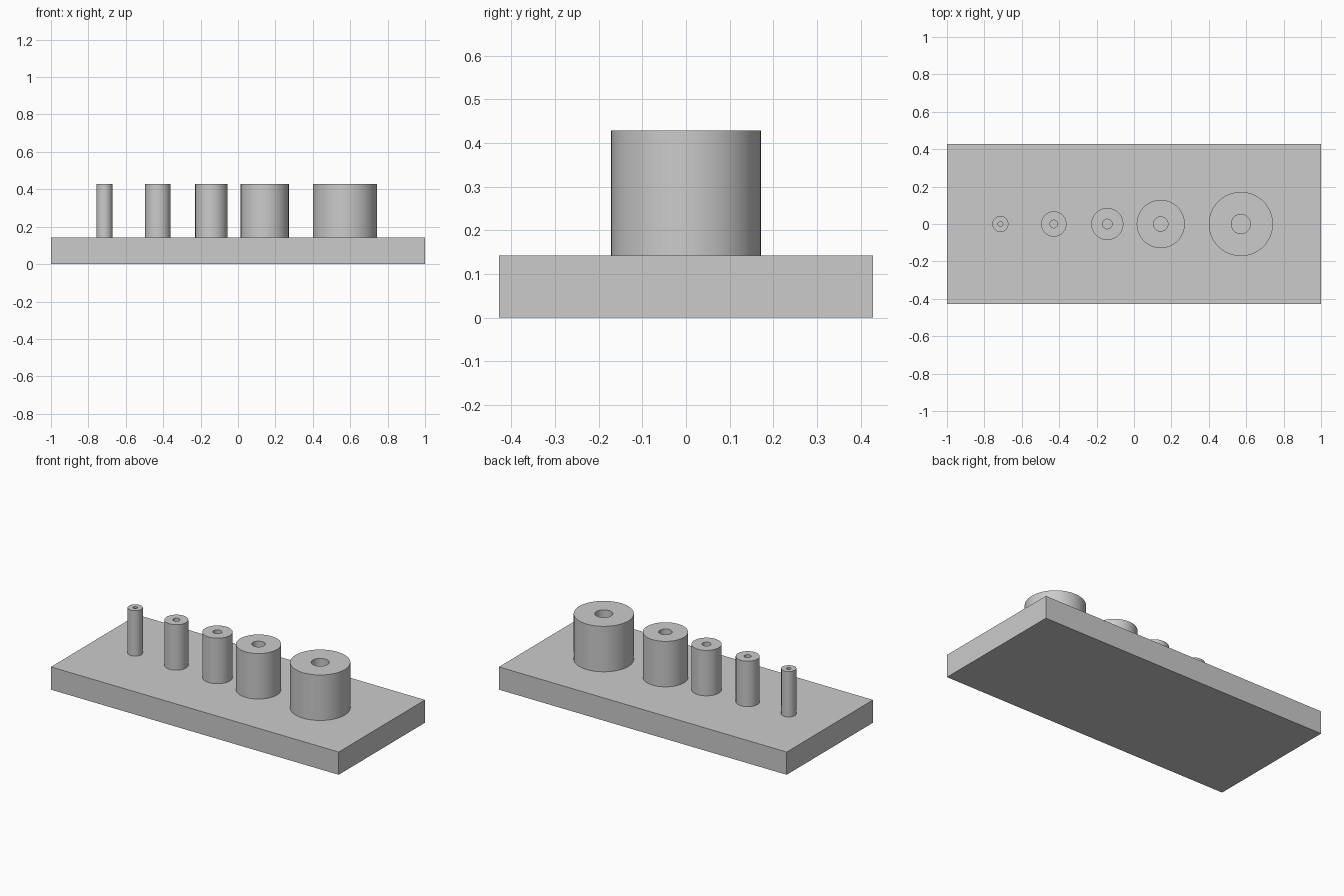
import bpy
import bmesh
import math

if "Cube" in bpy.data.objects:
    bpy.data.objects.remove(bpy.data.objects["Cube"], do_unlink=True)

UNIT = 1 / 70            # one design unit in scene units
BASE_TOP = 10 * UNIT
POST_TOP = 30 * UNIT
SEGMENTS = 64

grey = bpy.data.materials.new("plain grey")
grey.use_nodes = True
colour = (0.6, 0.6, 0.6, 1)
grey.diffuse_color = colour
grey.node_tree.nodes["Principled BSDF"].inputs["Base Color"].default_value = colour


def add_object(name, bm):
    mesh = bpy.data.meshes.new(name)
    bmesh.ops.recalc_face_normals(bm, faces=bm.faces)
    bm.to_mesh(mesh)
    bm.free()
    mesh.materials.append(grey)
    obj = bpy.data.objects.new(name, mesh)
    bpy.context.collection.objects.link(obj)
    return obj


def add_post(name, x, radius, bore):
    """Revolve a wall section into a hollow post standing on the base."""
    bm = bmesh.new()
    section = [(radius, BASE_TOP), (radius, POST_TOP), (bore, POST_TOP), (bore, BASE_TOP)]
    verts = [bm.verts.new((r, 0, z)) for r, z in section]
    edges = [bm.edges.new(pair) for pair in zip(verts, verts[1:] + verts[:1])]
    bmesh.ops.spin(bm, geom=verts + edges, cent=(0, 0, 0), axis=(0, 0, 1),
                   angle=math.tau, steps=SEGMENTS)
    bmesh.ops.remove_doubles(bm, verts=bm.verts, dist=0.0001)
    obj = add_object(name, bm)
    obj.location.x = x
    # Smooth walls with crisp rims
    bpy.ops.object.select_all(action="DESELECT")
    obj.select_set(True)
    bpy.context.view_layer.objects.active = obj
    bpy.ops.object.shade_smooth_by_angle(angle=math.radians(30))


# Rectangular base plate
bm = bmesh.new()
bmesh.ops.create_cube(bm, size=1)
bmesh.ops.scale(bm, vec=(140 * UNIT, 60 * UNIT, BASE_TOP), verts=bm.verts)
bmesh.ops.translate(bm, vec=(0, 0, BASE_TOP / 2), verts=bm.verts)
add_object("base_plate", bm)

# Row of bored posts, growing towards +x: name, centre, radius
posts = [
    ("smallest_post", -50, 3.0),
    ("small_post", -30, 4.75),
    ("medium_post", -10, 6.0),
    ("large_post", 10, 9.0),
    ("largest_post", 40, 12.0),
]
for name, x, radius in posts:
    add_post(name, x * UNIT, radius * UNIT, 0.3 * radius * UNIT)
